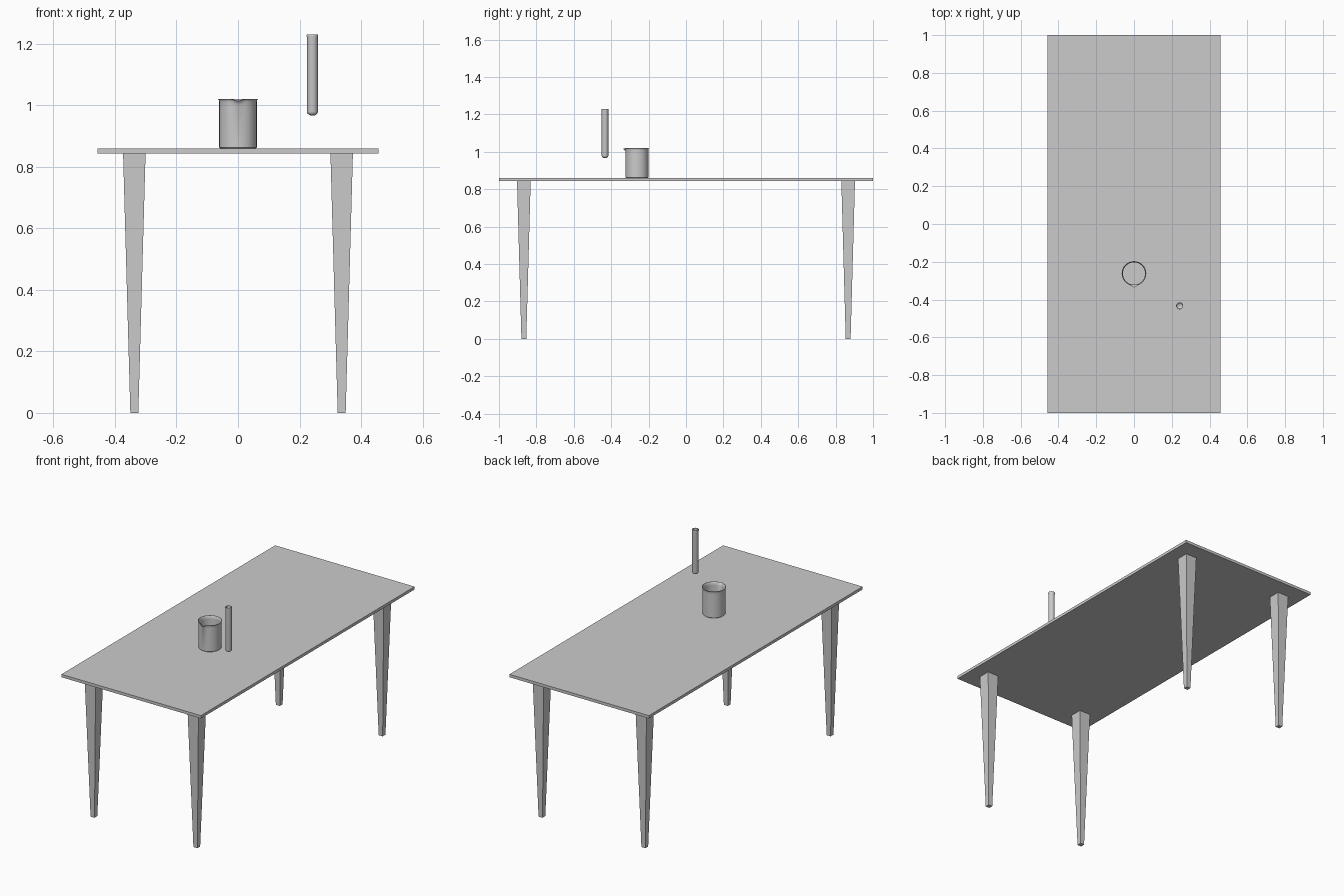
import bpy, bmesh, math

if "Cube" in bpy.data.objects:
    bpy.data.objects.remove(bpy.data.objects["Cube"])


def finish(bm, name, loc=(0, 0, 0), smooth=False):
    bmesh.ops.recalc_face_normals(bm, faces=bm.faces)
    me = bpy.data.meshes.new(name)
    bm.to_mesh(me)
    bm.free()
    ob = bpy.data.objects.new(name, me)
    ob.location = loc
    bpy.context.collection.objects.link(ob)
    if smooth:
        bpy.ops.object.select_all(action='DESELECT')
        ob.select_set(True)
        bpy.context.view_layer.objects.active = ob
        bpy.ops.object.shade_smooth_by_angle(angle=math.radians(40))
    return ob


def frustum(name, loc, bottom, top, height):
    """Box whose upper face may differ in size from the lower one."""
    bm = bmesh.new()
    bmesh.ops.create_cube(bm, size=1)
    for v in bm.verts:
        size = top if v.co.z > 0 else bottom
        v.co = (v.co.x * size[0], v.co.y * size[1], (v.co.z + 0.5) * height)
    return finish(bm, name, loc)


def vessel(name, loc, profile, segments, spout=None):
    """Revolve an open profile (r, z) that starts and ends on the axis."""
    bm = bmesh.new()
    verts = [bm.verts.new((r, 0, z)) for r, z in profile]
    edges = [bm.edges.new(p) for p in zip(verts, verts[1:])]
    bmesh.ops.spin(bm, geom=verts + edges, cent=(0, 0, 0), axis=(0, 0, 1),
                   angle=math.tau, steps=segments, use_duplicate=False)
    bmesh.ops.remove_doubles(bm, verts=bm.verts, dist=1e-5)
    if spout:
        spout(bm)
    return finish(bm, name, loc, True)


# Table: thin top and four tapered square legs
frustum("table_top", (0, 0, 0.843), (0.914, 2.0), (0.914, 2.0), 0.017)
for sy, depth in ((-1, "front"), (1, "back")):
    for sx, side in ((-1, "left"), (1, "right")):
        frustum(f"{depth}_{side}_leg", (sx * 0.337, sy * 0.867, 0),
                (0.026, 0.026), (0.073, 0.073), 0.843)


# Beaker with flared rim and a small pouring spout towards the front
def pull_spout(bm):
    for v in bm.verts:
        r = math.hypot(v.co.x, v.co.y)
        if v.co.z > 0.14 and r > 0.05:
            near = max(0, -v.co.y / r) ** 40
            lift = (v.co.z - 0.14) / 0.02
            v.co.y -= 0.009 * near * lift
            v.co.z -= 0.005 * near * lift


vessel("beaker", (0, -0.262, 0.86),
       [(0, 0), (0.058, 0), (0.061, 0.003), (0.061, 0.14), (0.061, 0.152),
        (0.0625, 0.157), (0.065, 0.160), (0.063, 0.160), (0.0595, 0.156),
        (0.0588, 0.14), (0.0588, 0.004), (0, 0.004)], 64, pull_spout)

# Floating test tube: rounded bottom, slightly thicker rim
R, H, W, B = 0.0178, 0.264, 0.0022, 0.013
arc = [math.radians(a) for a in range(0, 91, 15)]
outer = [(R * math.sin(a), B - B * math.cos(a)) for a in arc]
inner = [((R - W) * math.sin(a), B - (B - W) * math.cos(a)) for a in arc]
rim = [(R, H - 0.012), (R + 0.0008, H - 0.006), (R + 0.0008, H - 0.001),
       (R, H), (R - W, H)]
vessel("test_tube", (0.242, -0.433, 0.966), outer + rim + inner[::-1], 40)
